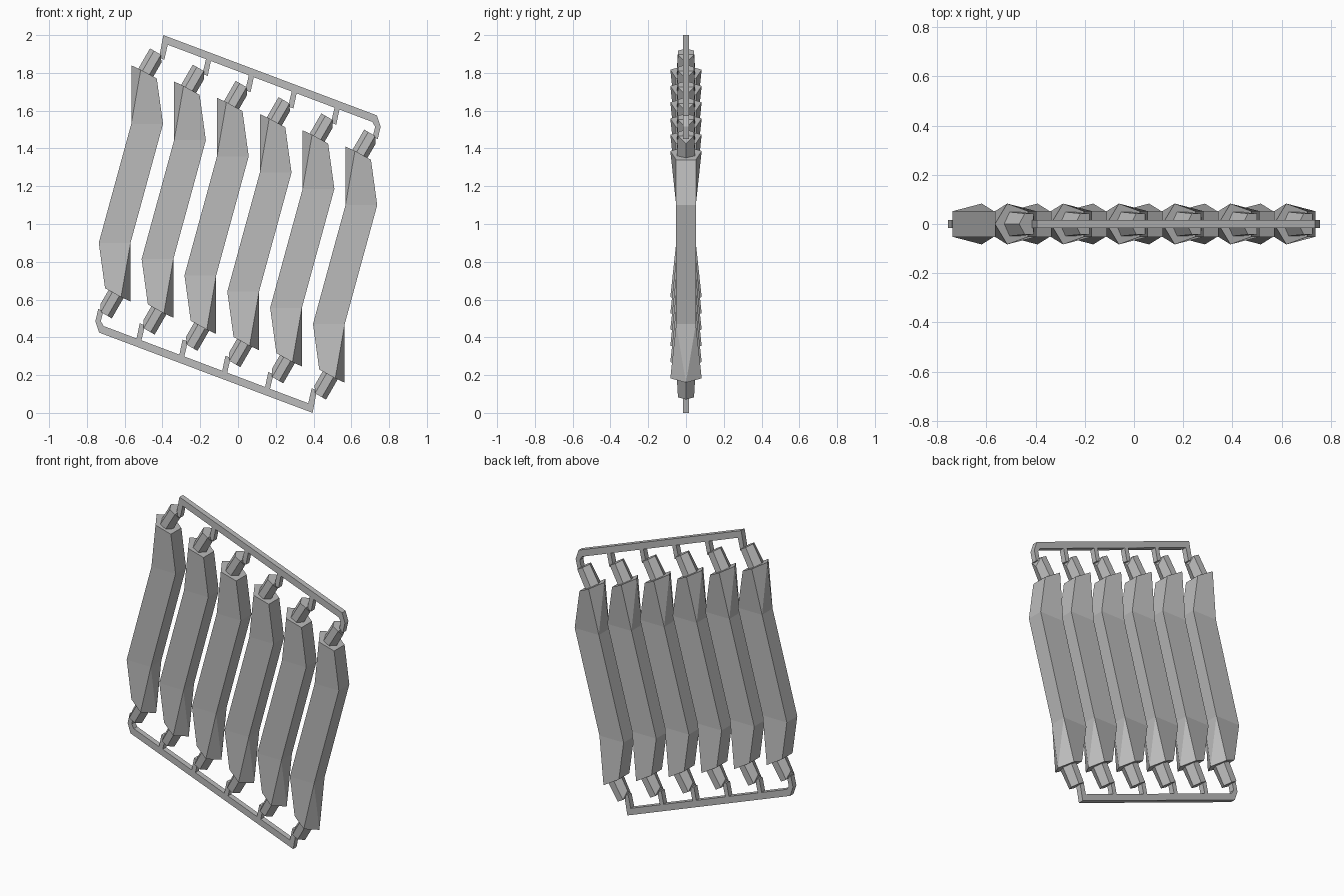
import bpy, bmesh
from mathutils import Vector, Matrix

cube = bpy.data.objects.get("Cube")
if cube:
    bpy.data.objects.remove(cube)

grey = bpy.data.materials.new("plain_grey")
grey.use_nodes = True
colour = (0.5, 0.5, 0.5, 1)
grey.diffuse_color = colour
grey.node_tree.nodes["Principled BSDF"].inputs["Base Color"].default_value = colour

COUNT = 6
STEP = Vector((0.2268, 0, -0.086))          # spacing along the sloping rails
FIRST = Vector((-0.567, 0, 1.215))
CENTRE = Vector((0, 0, 1))
HALF_TURN = Matrix.Rotation(3.14159265, 4, 'Y')


def make_mesh(name, verts, faces):
    bm = bmesh.new()
    vs = [bm.verts.new(v) for v in verts]
    for f in faces:
        bm.faces.new([vs[i] for i in f])
    bmesh.ops.recalc_face_normals(bm, faces=bm.faces)
    mesh = bpy.data.meshes.new(name)
    bm.to_mesh(mesh)
    bm.free()
    mesh.materials.append(grey)
    return mesh


def place(name, mesh, matrix):
    ob = bpy.data.objects.new(name, mesh)
    ob.matrix_world = matrix
    bpy.context.collection.objects.link(ob)


def plate(name, outline, depth=0.017):
    # flat outline in x, z given thickness in y
    n = len(outline)
    verts = [(x, y, z) for y in (-depth, depth) for x, z in outline]
    faces = [range(n), range(n, 2 * n)]
    faces += [(i, (i + 1) % n, (i + 1) % n + n, i + n) for i in range(n)]
    return make_mesh(name, verts, faces)


def slat_mesh():
    # upper half: tip, wide pair, right pair, then the shoulder section
    half = [(0.002, 0, 0.625)]
    for x, y, z in ((0.052, 0.083, 0.602), (0.137, 0.052, 0.555),
                    (0.170, 0.052, 0.315), (0.002, 0.052, 0.315)):
        half += [(x, -y, z), (x, y, z)]
    ends = [(0, 1, 3, 4, 2), (0, 1, 7), (0, 2, 8), (0, 7, 8),
            (1, 3, 5, 7), (2, 4, 6, 8), (3, 4, 6, 5)]
    verts = half + [(-x, y, -z) for x, y, z in half]
    faces = ends + [tuple(i + 9 for i in f) for f in ends]
    # shaft between the two shoulders
    faces += [(5, 7, 14, 16), (6, 8, 15, 17), (7, 8, 15, 14), (5, 6, 17, 16)]
    return make_mesh("slat", verts, faces)


def peg_mesh():
    # six-sided peg with its outer corner cut back
    base, axis, side = Vector((0.066, 0, 0.564)), Vector((0.5, 0, 0.866)), Vector((0.866, 0, -0.5))
    section = [(-0.045, 0), (-0.02, -0.05), (0.022, -0.05),
               (0.045, 0), (0.022, 0.05), (-0.02, 0.05)]
    verts = [base + side * u + Vector((0, y, 0)) for u, y in section]
    for u, y in section:
        rise = 0.148 - (0.035 if u > 0.04 else 0)
        verts.append(base + side * u + axis * rise + Vector((0, y * 0.85, 0)))
    faces = [range(6), (6, 7, 8, 10, 11), (8, 9, 10)]
    faces += [(i, (i + 1) % 6, (i + 1) % 6 + 6, i + 6) for i in range(6)]
    return make_mesh("peg", verts, faces)


slat, peg = slat_mesh(), peg_mesh()
link = plate("link", [(0.172, 0.75), (0.198, 0.74), (0.18, 0.655), (0.152, 0.665)])
rail = plate("rail", [(-0.395, 1.0), (0.735, 0.575), (0.755, 0.515), (0.74, 0.45),
                      (0.713, 0.46), (0.726, 0.515), (0.712, 0.54),
                      (-0.372, 0.949), (-0.39, 0.87), (-0.418, 0.88)])

# rails above and below
place("top_rail", rail, Matrix.Translation(CENTRE))
place("bottom_rail", rail, Matrix.Translation(CENTRE) @ HALF_TURN)

# repeated slats with a peg and a link at both ends
for i in range(COUNT):
    upper = Matrix.Translation(FIRST + STEP * i)
    lower = upper @ HALF_TURN
    place(f"slat_{i + 1}", slat, upper)
    for end, matrix in (("top", upper), ("bottom", lower)):
        place(f"{end}_peg_{i + 1}", peg, matrix)
        joined = 0 < i < COUNT - 1
        if joined:
            place(f"{end}_link_{i + 1}", link, matrix)
